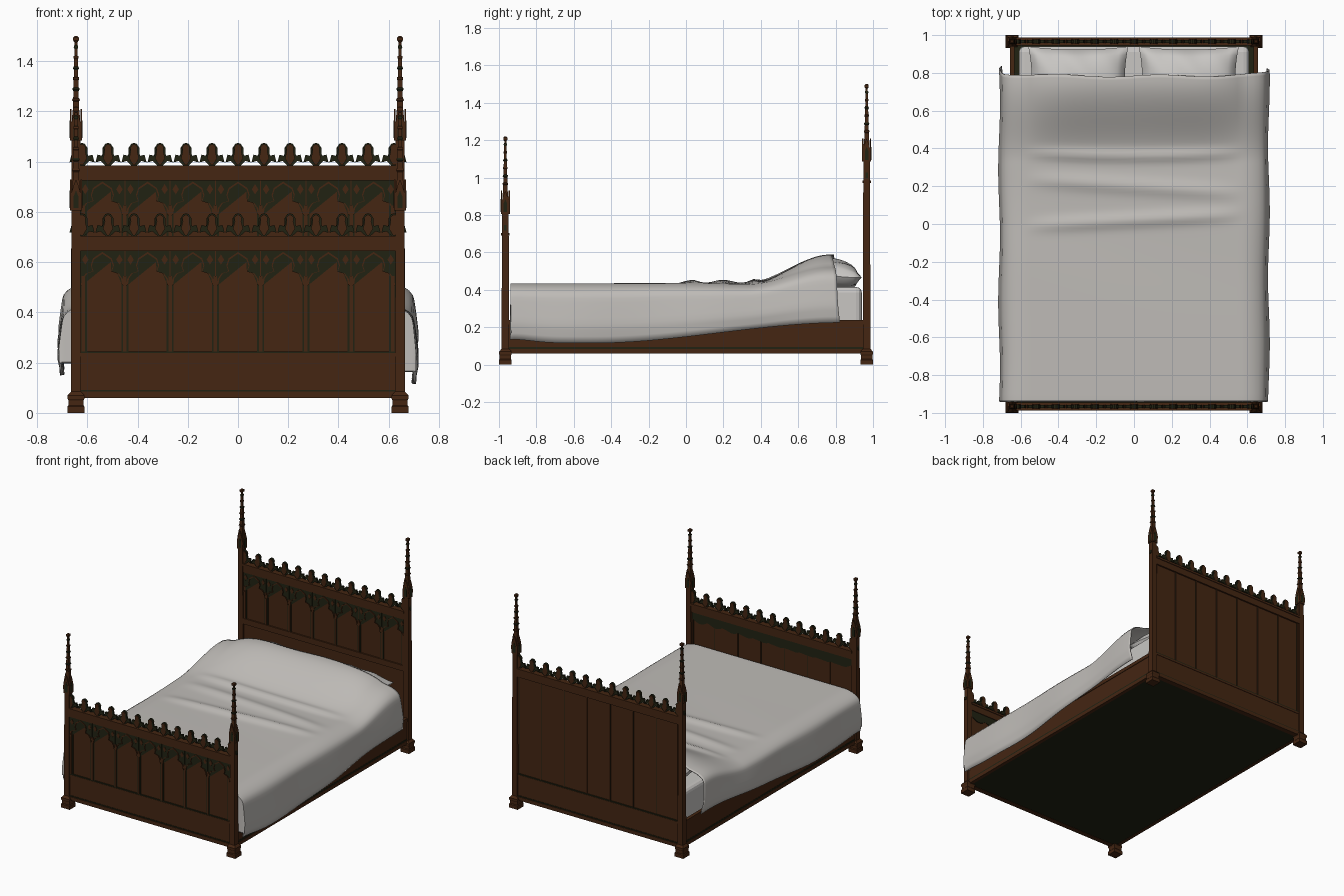
import bpy, bmesh, math
from mathutils import Matrix

if "Cube" in bpy.data.objects:
    bpy.data.objects.remove(bpy.data.objects["Cube"], do_unlink=True)


def material(name, rgb):
    m = bpy.data.materials.new(name)
    m.use_nodes = True
    m.diffuse_color = (*rgb, 1)
    bsdf = m.node_tree.nodes["Principled BSDF"]
    bsdf.inputs["Base Color"].default_value = (*rgb, 1)
    bsdf.inputs["Roughness"].default_value = 0.8
    return m


WOOD = material("brown wood", (0.058, 0.019, 0.006))
DARK = material("dark green wood", (0.015, 0.016, 0.006))
LINEN = material("grey linen", (0.52, 0.50, 0.475))
PILLOW = material("pale linen", (0.58, 0.565, 0.545))
BROWN, GREEN = 0, 1


def finish(bm, name, mats=(WOOD, DARK), smooth=False):
    bmesh.ops.recalc_face_normals(bm, faces=bm.faces)
    mesh = bpy.data.meshes.new(name)
    bm.to_mesh(mesh)
    bm.free()
    for m in mats:
        mesh.materials.append(m)
    if smooth:
        mesh.shade_smooth()
    ob = bpy.data.objects.new(name, mesh)
    bpy.context.collection.objects.link(ob)
    return ob


def box(bm, x, y, z, mat=BROWN):
    """Box from three (low, high) ranges."""
    size = [r[1] - r[0] for r in (x, y, z)]
    mid = [(r[0] + r[1]) / 2 for r in (x, y, z)]
    verts = bmesh.ops.create_cube(
        bm, size=1, matrix=Matrix.Translation(mid) @ Matrix.Diagonal((*size, 1)))["verts"]
    for f in {f for v in verts for f in v.link_faces}:
        f.material_index = mat


def prism(bm, outline, y0, y1, mat=BROWN, place=Matrix()):
    """Outline in x, z extruded along y."""
    a, b = [[bm.verts.new(place @ Matrix.Translation((x, y, z)).translation)
             for x, z in outline] for y in (y0, y1)]
    caps = [bm.faces.new(a), bm.faces.new(b[::-1])]
    n = len(a)
    sides = [bm.faces.new((a[i], b[i], b[(i + 1) % n], a[(i + 1) % n])) for i in range(n)]
    for f in caps + sides:
        f.material_index = mat
    bmesh.ops.triangulate(bm, faces=caps)


def loft(bm, x, y, rings, mat=BROWN):
    """Square rings of (height, half width)."""
    rows = [[bm.verts.new((x + sx * h, y + sy * h, z))
             for sx, sy in ((-1, -1), (1, -1), (1, 1), (-1, 1))] for z, h in rings]
    faces = [bm.faces.new(rows[0]), bm.faces.new(rows[-1])]
    for a, b in zip(rows, rows[1:]):
        faces += [bm.faces.new((a[i], a[(i + 1) % 4], b[(i + 1) % 4], b[i])) for i in range(4)]
    for f in faces:
        f.material_index = mat


def mirror(half):
    """Right half of an outline, bottom to top, completed on the left."""
    return half + [(-x, z) for x, z in reversed(half) if x > 0]


# Posts with stepped feet, gablets and crocketed spires
def post(name, x, y, shoulder):
    bm = bmesh.new()
    loft(bm, x, y, [(0, .034), (.025, .034), (.03, .03), (.05, .03), (.055, .033),
                    (.07, .033), (.085, .02), (shoulder, .018), (shoulder + .09, .016),
                    (shoulder + .13, .012), (shoulder + .36, .006), (shoulder + .41, .005)])
    gablet = mirror([(.021, 0), (.023, .05), (.017, .075), (.008, .105), (0, .125)])
    niche = mirror([(.01, .01), (.01, .055), (0, .08)])
    for k in range(4):
        place = Matrix.Translation((x, y, shoulder)) @ Matrix.Rotation(k * math.pi / 2, 4, 'Z')
        prism(bm, gablet, -.024, -.017, BROWN, place)
        prism(bm, niche, -.0255, -.024, GREEN, place)
    for k in range(6):
        z, w = shoulder + .16 + k * .042, .0155 - k * .0013
        loft(bm, x, y, [(z - .008, w * .6), (z, w), (z + .007, w * .9), (z + .01, w * .5)],
             GREEN if k % 2 else BROWN)
    loft(bm, x, y, [(shoulder + .39, .005), (shoulder + .397, .011),
                    (shoulder + .41, .011), (shoulder + .415, .005)])
    finish(bm, name)


for side, sx in (("right", -1), ("left", 1)):
    post("foot_post_" + side, sx * .645, -.966, .805)
    post("head_post_" + side, sx * .645, .966, 1.085)

# Trefoil arch opening, measured down from the arcade top
ARCH = [(.078, -.135), (.074, -.11), (.06, -.09), (.035, -.082),
        (.042, -.06), (.034, -.035), (.015, -.022), (0, -.012)]
CELL = .18
LEAF = mirror([(.008, 0), (.03, .02), (.05, .014), (.042, .045), (.022, .04),
               (.012, .06), (.021, .073), (.011, .088), (0, .092)])
HEART = mirror([(.004, .004), (.02, .03), (.01, .04), (.008, .06),
                (.015, .074), (.007, .084), (0, .087)])


# End boards with arcade, rails, back battens and leaf cresting
def board(name, y, sill, top):
    bm = bmesh.new()
    w = .628
    box(bm, (-w, w), (y - .006, y + .006), (.07, top + .02))
    box(bm, (-w, w), (y - .011, y + .011), (.085, .225))
    for z0, z1, d, mat in ((.06, .085, .018, BROWN), (.085, .092, .014, GREEN),
                           (.225, .238, .014, BROWN), (.238, .245, .012, GREEN),
                           (top, top + .045, .017, BROWN), (top + .045, top + .06, .022, BROWN)):
        box(bm, (-w, w), (y - d, y + d), (z0, z1), mat)
    if sill > .25:
        box(bm, (-w, w), (y - .016, y - .004), (sill - .04, sill))
    for i in range(8):
        x = (i - 3.5) * CELL
        x = max(-w + .012, min(w - .012, x))
        box(bm, (x - .014, x + .014), (y - .009, y), (sill, top - .1), GREEN)
        box(bm, (x - .007, x + .007), (y - .014, y), (sill, top - .1))
        box(bm, (x - .005, x + .005), (y, y + .008), (.245, top), GREEN)
        box(bm, (x - .003, x + .003), (y, y + .011), (.245, top))
    arch = mirror(ARCH)
    half = CELL / 2 - .002
    spandrel = [(half, 0), (half, -.135)] + arch + [(-half, -.135), (-half, 0)]
    for i in range(7):
        place = Matrix.Translation(((i - 3) * CELL, y, top))
        prism(bm, spandrel, -.011, -.004, GREEN, place)
        for p, q in zip(arch, arch[1:]):
            grow = [(x * 1.1, (z + .09) * 1.1 - .09) for x, z in (q, p)]
            prism(bm, [p, q] + grow, -.016, -.009, BROWN, place)
        for s in (-1, 1):
            cx = s * .068
            prism(bm, [(cx - .013, -.035), (cx, -.055), (cx + .013, -.035), (cx, -.014)],
                  -.013, -.01, BROWN, place)
    for i in range(13):
        place = Matrix.Translation(((i - 6) * .1035, y, top + .058))
        prism(bm, LEAF, -.007, .007, GREEN, place)
        prism(bm, HEART, -.013, .013, BROWN, place)
    return finish(bm, name)


board("footboard", -.966, .245, .645)
board("headboard", .966, .6, .925)

# Scalloped dark border on the inner side of the footboard
bm = bmesh.new()
scallop = [(-.62 + i * .0155, .6 - .025 * abs(math.sin(i * math.pi / 8))) for i in range(81)]
prism(bm, scallop + [(.62, .645), (-.62, .645)], -.961, -.954, 0)
finish(bm, "footboard_inner_border", (DARK,))

# Side rails and base panel
for side, sx in (("right", -1), ("left", 1)):
    bm = bmesh.new()
    for d, z0, z1, mat in ((.012, .06, .085, BROWN), (.01, .085, .095, GREEN),
                           (.008, .095, .215, BROWN), (.012, .215, .24, BROWN)):
        box(bm, (sx * .645 - d, sx * .645 + d), (-.95, .95), (z0, z1), mat)
    finish(bm, "side_rail_" + side)
bm = bmesh.new()
box(bm, (-.635, .635), (-.95, .95), (.062, .075))
finish(bm, "base_panel", (DARK,))

# Mattress
bm = bmesh.new()
box(bm, (-.61, .61), (-.93, .94), (.09, .415))
mattress = finish(bm, "mattress", (PILLOW,))
bevel = mattress.modifiers.new("soft_edges", "BEVEL")
bevel.width, bevel.segments = .03, 3


def grid(name, nu, nv, point, mat):
    bm = bmesh.new()
    rows = [[bm.verts.new(point(2 * i / nu - 1, 2 * j / nv - 1)) for i in range(nu + 1)]
            for j in range(nv + 1)]
    for a, b in zip(rows, rows[1:]):
        for i in range(nu):
            bm.faces.new((a[i], a[i + 1], b[i + 1], b[i]))
    return finish(bm, name, (mat,), True)


# Pillows with pinched corners
def pillow(name, cx):
    def half(sign):
        def point(u, v):
            puff = max(0, (1 - u * u) * (1 - v * v)) ** .45
            return (cx + .265 * u * (1 - .07 * (1 - v * v)),
                    .765 + .175 * v * (1 - .1 * (1 - u * u)),
                    .478 + .09 * sign * puff - .012 * v + .004 * math.sin(9 * u + 4 * v))
        return point
    for part, sign in (("_top", 1), ("_underside", -1)):
        grid(name + part, 24, 16, half(sign), PILLOW)


pillow("pillow_right", -.295)
pillow("pillow_left", .29)


def ease(a, b, t):
    t = max(0, min(1, (t - a) / (b - a)))
    return t * t * (3 - 2 * t)


def ridge(y, at, width):
    return math.exp(-((y - at) / width) ** 2)


# Draped blanket: flat top, raised over the pillows, hanging at both sides and the foot
def blanket(u, v):
    s, side = abs(u), (1 if u > 0 else -1)
    end = .785 + .045 * s ** 4 + .006 * math.sin(11 * u)
    y = -.935 + (end + .935) * max(0, (v + .96) / 1.96)
    across = min(1, s / .62)
    t = max(0, (s - .62) / .38)
    top = .432 + .155 * ease(.33, .76, y) * (1 - .45 * across ** 5)
    fold = ridge(y, .02 + .05 * u, .035) + .9 * ridge(y, .2 - .06 * u, .04) + ridge(y, .36 + .04 * u * u, .03)
    top += .016 * fold * (1 - across ** 4) + .004 * math.sin(7 * y + 3 * u) * ease(-.5, .3, y)
    hem = .115 + .11 * ease(-.5, .85, y) + (.035 if side < 0 else 0) + .02 * ridge(y, -.93, .15)
    flare = .1 * math.sin(math.pi / 2 * min(1, 2.5 * t)) + .04 * t - .02 * ease(.8, 1, t)
    x = side * (.58 * across + flare + .006 * t * math.sin(9 * y + side))
    z = top - (top - hem) * t ** 1.6
    if v < -.96:
        z, y = min(z, hem + .03), -.94
    return x, y, z


cover = grid("blanket", 72, 100, blanket, LINEN)
thick = cover.modifiers.new("cloth_thickness", "SOLIDIFY")
thick.thickness, thick.offset = .006, 0
bpy.ops.object.select_all(action='DESELECT')
cover.select_set(True)
bpy.context.view_layer.objects.active = cover
bpy.ops.object.shade_smooth_by_angle(angle=math.radians(50))
